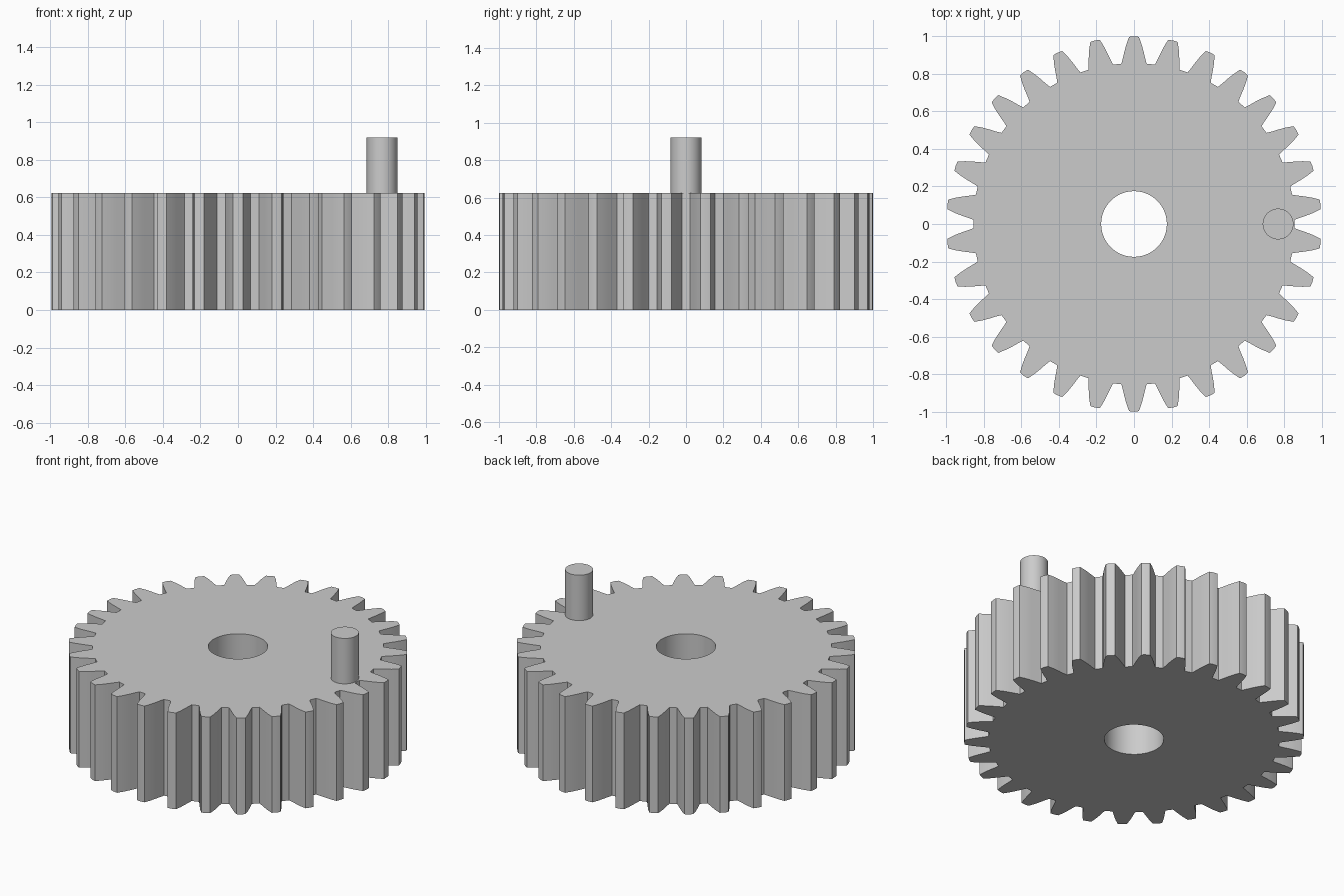
import bpy, bmesh
from math import sin, cos, pi, radians

cube = bpy.data.objects.get("Cube")
if cube:
    bpy.data.objects.remove(cube, do_unlink=True)

TEETH = 30
HEIGHT = 0.625
BORE = 0.175
SEGMENTS = 96

grey = bpy.data.materials.new("plain grey")
grey.use_nodes = True
colour = (0.6, 0.6, 0.6, 1)
grey.diffuse_color = colour
grey.node_tree.nodes["Principled BSDF"].inputs["Base Color"].default_value = colour


def finish(obj):
    obj.data.materials.append(grey)
    bpy.ops.object.select_all(action='DESELECT')
    obj.select_set(True)
    bpy.context.view_layer.objects.active = obj
    bpy.ops.object.shade_smooth_by_angle(angle=radians(25))


def ring(radius, count):
    return [(radius * cos(2 * pi * i / count), radius * sin(2 * pi * i / count))
            for i in range(count)]


# Tooth flank: radius and half angle in degrees, root to tip
flank = [(0.857, 4.5), (0.885, 3.85), (0.92, 3.2), (0.96, 2.4), (0.998, 1.5)]
tooth = [(r, -a) for r, a in flank] + [(1.0, 0)] + [(r, a) for r, a in reversed(flank)]
outline = []
for i in range(TEETH):
    centre = pi / 2 + 2 * pi * i / TEETH
    outline += [(r * cos(centre + radians(a)), r * sin(centre + radians(a)))
                for r, a in tooth]

# Gear body: toothed outline with a central bore, extruded upwards
bm = bmesh.new()
edges = []
for loop in (outline, ring(BORE, SEGMENTS)):
    verts = [bm.verts.new((x, y, 0)) for x, y in loop]
    edges += [bm.edges.new((verts[i - 1], verts[i])) for i in range(len(verts))]
bmesh.ops.triangle_fill(bm, edges=edges, use_beauty=True, normal=(0, 0, 1))
result = bmesh.ops.extrude_face_region(bm, geom=bm.faces[:], use_keep_orig=True)
top = [v for v in result["geom"] if isinstance(v, bmesh.types.BMVert)]
bmesh.ops.translate(bm, verts=top, vec=(0, 0, HEIGHT))
bmesh.ops.recalc_face_normals(bm, faces=bm.faces[:])
mesh = bpy.data.meshes.new("gear_body")
bm.to_mesh(mesh)
bm.free()
gear = bpy.data.objects.new("gear_body", mesh)
bpy.context.collection.objects.link(gear)
finish(gear)

# Crank pin standing near the rim
bpy.ops.mesh.primitive_cylinder_add(vertices=64, radius=0.082, depth=0.315,
                                    location=(0.768, 0, 0.7625))
pin = bpy.context.object
pin.name = "crank_pin"
finish(pin)
